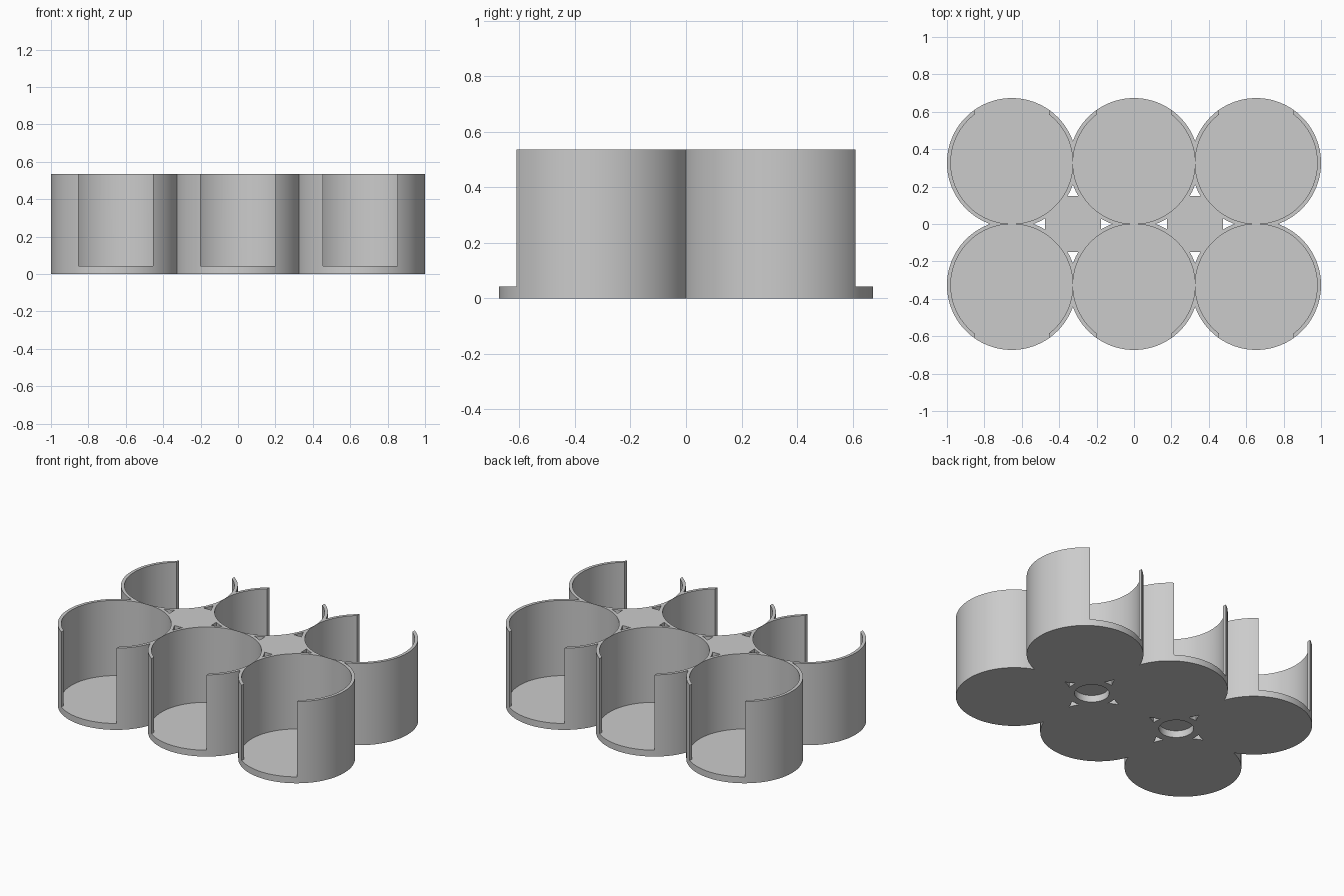
import bpy
import bmesh
from mathutils import Matrix

default = bpy.data.objects.get("Cube")
if default:
    bpy.data.objects.remove(default, do_unlink=True)

PITCH = 0.6535      # spacing of the cups
OUTER = 0.3465      # cup outer radius
INNER = 0.3262      # cup inner radius
HEIGHT = 0.535
FLOOR = 0.042
SLOT = 0.2          # half width of the front and back openings
POST = 0.15         # half width of the square posts
SEGMENTS = 128

grey = bpy.data.materials.new("light grey plastic")
grey.use_nodes = True
grey.diffuse_color = (0.6, 0.6, 0.6, 1)
grey.node_tree.nodes["Principled BSDF"].inputs["Base Color"].default_value = (0.6, 0.6, 0.6, 1)


def new_object(name, bm):
    mesh = bpy.data.meshes.new(name)
    bm.to_mesh(mesh)
    bm.free()
    obj = bpy.data.objects.new(name, mesh)
    bpy.context.collection.objects.link(obj)
    mesh.materials.append(grey)
    return obj


def cylinder(name, x, y, radius, z0, z1):
    bm = bmesh.new()
    bmesh.ops.create_cone(bm, cap_ends=True, segments=SEGMENTS, radius1=radius,
                          radius2=radius, depth=z1 - z0,
                          matrix=Matrix.Translation((x, y, (z0 + z1) / 2)))
    return new_object(name, bm)


def box(name, x0, x1, y0, y1, z0, z1):
    bm = bmesh.new()
    place = Matrix.Translation(((x0 + x1) / 2, (y0 + y1) / 2, (z0 + z1) / 2))
    size = Matrix.Diagonal((x1 - x0, y1 - y0, z1 - z0, 1))
    bmesh.ops.create_cube(bm, size=1, matrix=place @ size)
    return new_object(name, bm)


def combine(target, tool, operation):
    """Apply one boolean and remove the tool."""
    mod = target.modifiers.new("boolean", 'BOOLEAN')
    mod.operation = operation
    mod.solver = 'EXACT'
    mod.object = tool
    bpy.ops.object.select_all(action='DESELECT')
    bpy.context.view_layer.objects.active = target
    target.select_set(True)
    bpy.ops.object.modifier_apply(modifier=mod.name)
    bpy.data.objects.remove(tool, do_unlink=True)


cups = [(col * PITCH, row * PITCH / 2, row) for row in (-1, 1) for col in (-1, 0, 1)]
posts = [-PITCH / 2, PITCH / 2]

# Solid cups merged with the square posts between them
tray = None
for x, y, row in cups:
    solid = cylinder("cup_holder_tray", x, y, OUTER, 0, HEIGHT)
    if tray is None:
        tray = solid
    else:
        combine(tray, solid, 'UNION')
for x in posts:
    combine(tray, box("post", x - POST, x + POST, -POST, POST, 0, HEIGHT), 'UNION')

# Hollow each cup and open its outward wall
for x, y, row in cups:
    combine(tray, cylinder("hollow", x, y, INNER, FLOOR, HEIGHT + 0.1), 'DIFFERENCE')
for x, y, row in cups:
    y0, y1 = sorted((y + row * 0.1, y + row * 0.5))
    combine(tray, box("slot", x - SLOT, x + SLOT, y0, y1, FLOOR, HEIGHT + 0.1), 'DIFFERENCE')

# Round recesses under the posts
for x in posts:
    combine(tray, cylinder("recess", x, 0, 0.103, -0.1, 0.045), 'DIFFERENCE')

bpy.ops.object.select_all(action='DESELECT')
tray.select_set(True)
bpy.context.view_layer.objects.active = tray
bpy.ops.object.shade_smooth_by_angle(angle=0.52)
